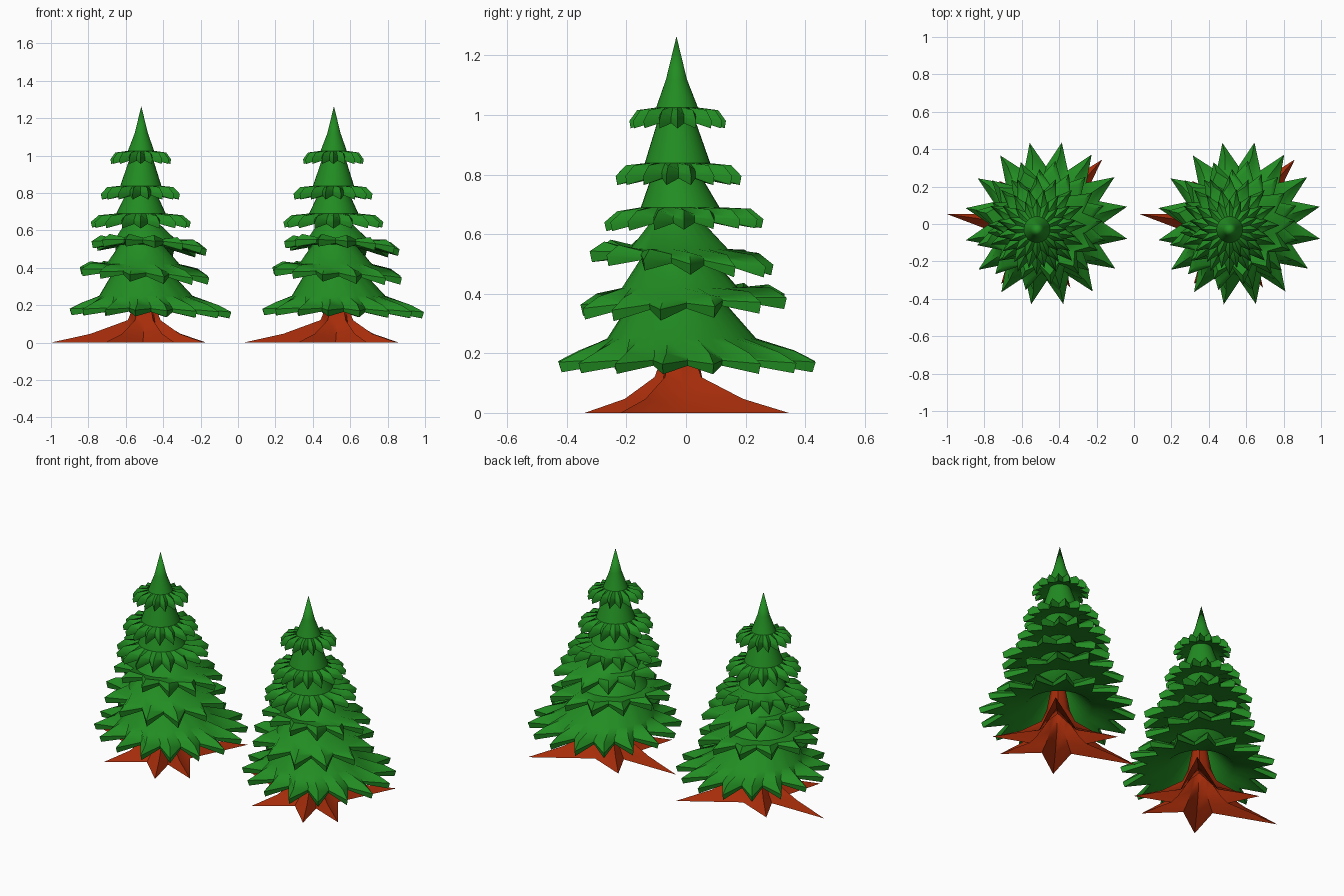
import bpy
import bmesh
import math
from mathutils import Vector

if "Cube" in bpy.data.objects:
    bpy.data.objects.remove(bpy.data.objects["Cube"])


def material(name, col):
    m = bpy.data.materials.new(name)
    m.diffuse_color = (*col, 1)
    m.use_nodes = True
    m.node_tree.nodes["Principled BSDF"].inputs["Base Color"].default_value = m.diffuse_color
    return m


GREEN = material("foliage green", (0.016, 0.265, 0.016))
BROWN = material("bark red brown", (0.376, 0.025, 0.003))
SPACING = 1.03


def loft(name, rings, mat, cap_top=False, angle=30):
    """Skin a list of rings with equal point counts, listed from top to bottom."""
    bm = bmesh.new()
    vs = [[bm.verts.new(p) for p in ring] for ring in rings]
    n = len(rings[0])
    for a, b in zip(vs, vs[1:]):
        for i in range(n):
            j = (i + 1) % n
            bm.faces.new((a[i], b[i], b[j], a[j]))
    if cap_top:
        bm.faces.new(vs[0])
    bmesh.ops.remove_doubles(bm, verts=bm.verts, dist=1e-5)
    me = bpy.data.meshes.new(name)
    bm.to_mesh(me)
    bm.free()
    me.materials.append(mat)
    ob = bpy.data.objects.new(name, me)
    bpy.context.collection.objects.link(ob)
    bpy.ops.object.select_all(action='DESELECT')
    ob.select_set(True)
    bpy.context.view_layer.objects.active = ob
    bpy.ops.object.shade_smooth_by_angle(angle=math.radians(angle))
    return ob


def circle(c, r, z, n, phase):
    return [(c[0] + r * math.cos(phase + math.tau * i / n),
             c[1] + r * math.sin(phase + math.tau * i / n), z) for i in range(n)]


def star(c, r_tip, r_val, z_tip, z_val, n, phase, tilt):
    """Zigzag ring: even points are branch tips, odd points the notches."""
    pts = []
    for i in range(n):
        r, z = (r_tip, z_tip) if i % 2 == 0 else (r_val, z_val)
        a = phase + math.tau * i / n
        dx, dy = r * math.cos(a), r * math.sin(a)
        pts.append((c[0] + dx, c[1] + dy, z + tilt[0] * dx + tilt[1] * dy))
    return pts


# Tiers: centre, neck (r, z), shoulder (r, z), tip radius, tip z, thickness, tips, phase, tilt
AXIS = (-0.517, -0.032)
TIERS = [
    ((-0.520, -0.028), (0.035, 1.12), (0.070, 1.025), 0.162, 0.980, 0.025, 16, 0.0, (0, 0)),
    ((-0.522, -0.025), (0.060, 0.990), (0.110, 0.838), 0.215, 0.795, 0.030, 16, 0.2, (0, 0)),
    ((-0.520, -0.007), (0.085, 0.790), (0.132, 0.690), 0.267, 0.645, 0.030, 16, 0.0, (0, 0.02)),
    ((-0.475, -0.015), (0.075, 0.655), (0.165, 0.550), 0.310, 0.520, 0.036, 12, 0.1, (-0.06, -0.08)),
    ((-0.500, -0.008), (0.115, 0.525), (0.195, 0.420), 0.355, 0.375, 0.038, 12, 0.3, (-0.07, 0.05)),
    ((-0.468, 0.003), (0.140, 0.395), (0.250, 0.250), 0.440, 0.172, 0.034, 16, 0.205, (-0.02, 0)),
]

for side, dx in (("left", 0), ("right", SPACING)):
    # Foliage: star-edged skirts drooping to pointed tips, each closed up to the next neck
    for k, (c, neck, sh, R, z, th, tips, ph, tilt) in enumerate(TIERS):
        n = tips * 2
        c = (c[0] + dx, c[1])
        ax = (AXIS[0] + dx, AXIS[1])
        mid = ((c[0] + ax[0]) / 2, (c[1] + ax[1]) / 2)
        rv = R * 0.68
        rings = [circle(ax, *neck, n, ph),
                 circle(mid, *sh, n, ph),
                 star(c, R * 0.84, rv * 0.97, z + 0.036, z + 0.022, n, ph, tilt),
                 star(c, R, rv * 1.02, z, z + 0.010, n, ph, tilt),
                 star(c, R * 0.975, rv, z - th, z - 0.008, n, ph, tilt)]
        if k < len(TIERS) - 1:
            r_next, z_next = TIERS[k + 1][1]
            rings.append(circle(ax, r_next, z_next, n, ph))
        else:
            rings += [circle(mid, 0.19, 0.21, n, ph), circle(ax, 0.05, 0.36, n, ph)]
        if k == 0:
            rings.insert(0, [(ax[0], ax[1], 1.264)] * n)
        loft(f"{side}_foliage_tier_{k + 1}", rings, GREEN, angle=42)

    # Trunk with six spreading pointed roots
    centre = Vector((-0.495 + dx, -0.02))
    tips = [Vector((x + dx, y)) - centre for x, y in
            ((-1.0, 0.053), (-0.72, 0.23), (-0.17, 0.345),
             (-0.18, -0.22), (-0.34, -0.34), (-0.71, -0.32))]
    tips.sort(key=lambda v: math.atan2(v.y, v.x))
    spokes = []
    for i, t in enumerate(tips):
        nxt = tips[(i + 1) % len(tips)]
        a = math.atan2(t.y, t.x)
        b = math.atan2(nxt.y, nxt.x)
        if b < a:
            b += math.tau
        spokes += [(a, t.length, True), ((a + b) / 2, 0.16, False)]

    def ring(radius, height):
        return [(centre.x + radius(L, tip) * math.cos(a),
                 centre.y + radius(L, tip) * math.sin(a), height(tip)) for a, L, tip in spokes]

    loft(f"{side}_trunk_and_roots", [
        ring(lambda L, t: 0.035, lambda t: 0.36),
        ring(lambda L, t: 0.066 if t else 0.060, lambda t: 0.19),
        ring(lambda L, t: 0.095 if t else 0.078, lambda t: 0.12 if t else 0.10),
        ring(lambda L, t: L * 0.58 if t else 0.12, lambda t: 0.047 if t else 0.04),
        ring(lambda L, t: L, lambda t: 0.0),
    ], BROWN, cap_top=True, angle=45)
